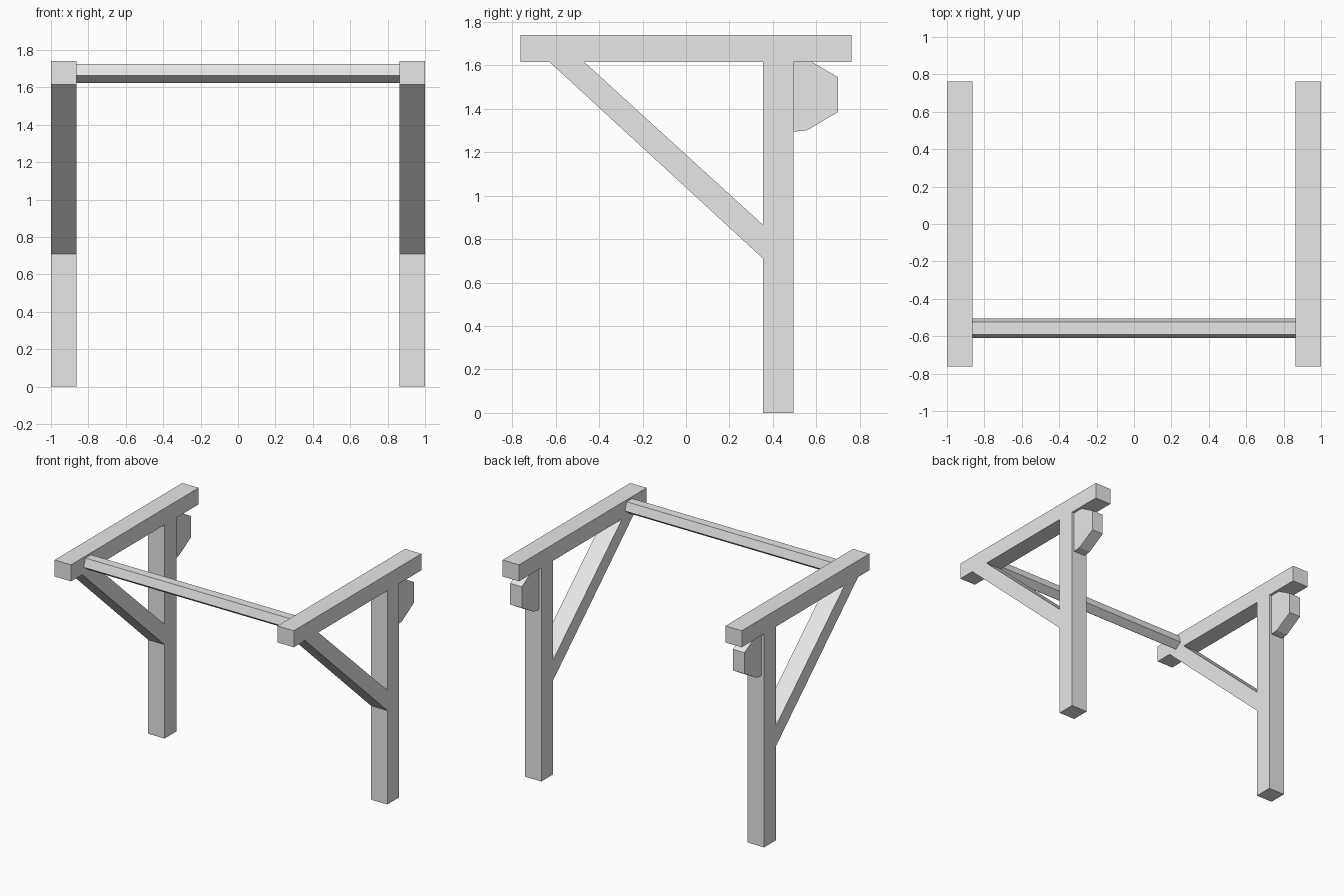
import bpy
import bmesh
import math

cube = bpy.data.objects.get("Cube")
if cube:
    bpy.data.objects.remove(cube, do_unlink=True)

# Single plain material
GREY = (0.8, 0.8, 0.8, 1.0)
grey = bpy.data.materials.new("light_grey")
grey.use_nodes = True
grey.diffuse_color = GREY
grey.node_tree.nodes["Principled BSDF"].inputs["Base Color"].default_value = GREY


def extrude_profile(name, profile, x0, x1):
    """Extrude a (y, z) outline along x from x0 to x1."""
    bm = bmesh.new()
    face = bm.faces.new([bm.verts.new((x0, y, z)) for y, z in profile])
    result = bmesh.ops.extrude_face_region(bm, geom=[face])
    moved = [v for v in result["geom"] if isinstance(v, bmesh.types.BMVert)]
    bmesh.ops.translate(bm, verts=moved, vec=(x1 - x0, 0, 0))
    bmesh.ops.recalc_face_normals(bm, faces=bm.faces)
    mesh = bpy.data.meshes.new(name)
    bm.to_mesh(mesh)
    bm.free()
    mesh.materials.append(grey)
    obj = bpy.data.objects.new(name, mesh)
    bpy.context.collection.objects.link(obj)
    return obj


def rect(y0, y1, z0, z1):
    return [(y0, z0), (y1, z0), (y1, z1), (y0, z1)]


INNER, OUTER = 0.863, 1.0
BEAM_Z, TOP_Z = 1.615, 1.74
POST_FRONT, POST_BACK = 0.355, 0.495

# Side frame parts: outline and inset from the frame thickness
frame_parts = {
    "post": (rect(POST_FRONT, POST_BACK, 0, BEAM_Z), 0),
    "top_beam": (rect(-0.762, 0.762, BEAM_Z, TOP_Z), 0),
    "diagonal_brace": ([(POST_FRONT, 0.71), (POST_FRONT, 0.865),
                        (-0.468, BEAM_Z), (-0.628, BEAM_Z)], 0),
    "back_block": ([(POST_BACK, 1.295), (0.555, 1.30), (0.70, 1.385),
                    (0.70, 1.545), (0.58, BEAM_Z), (POST_BACK, BEAM_Z)], 0.02),
}

for side, sign in (("left", 1), ("right", -1)):
    for part, (outline, inset) in frame_parts.items():
        extrude_profile(f"{side}_{part}", outline,
                        sign * (INNER + inset), sign * (OUTER - inset))

# Five-sided crossbar with one edge pointing down
radius, bar_y, bar_z = 0.0555, -0.557, 1.68
pentagon = []
for i in range(5):
    a = math.radians(-90 + 72 * i)
    pentagon.append((bar_y + radius * math.cos(a), bar_z + radius * math.sin(a)))
extrude_profile("crossbar", pentagon, -INNER, INNER)
